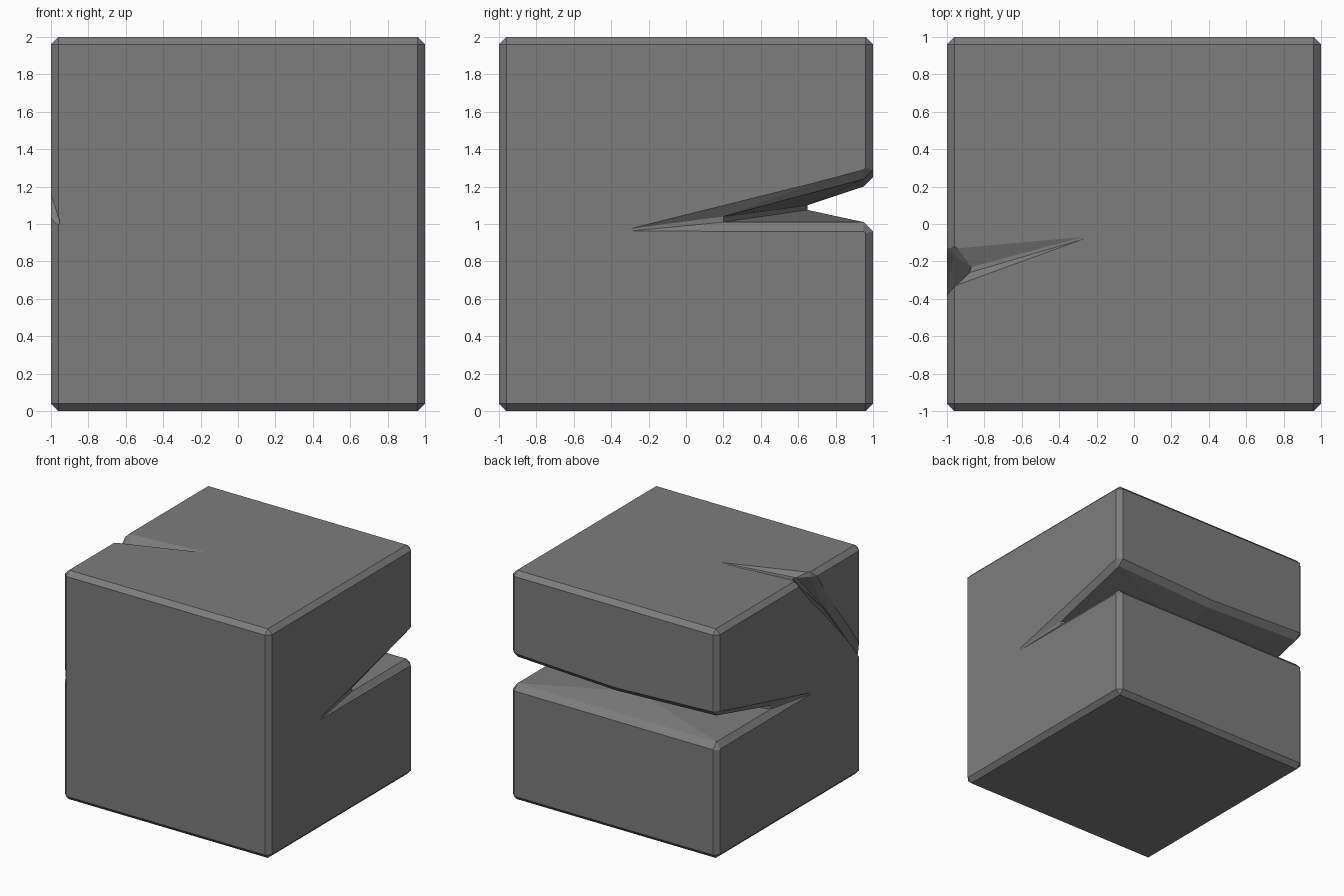
import bpy, bmesh

if "Cube" in bpy.data.objects:
    bpy.data.objects.remove(bpy.data.objects["Cube"])


def loft(name, sections):
    """Closed solid through rings of equal point count."""
    bm = bmesh.new()
    rings = [[bm.verts.new(p) for p in s] for s in sections]
    n = len(rings[0])
    for a, b in zip(rings, rings[1:]):
        for i in range(n):
            j = (i + 1) % n
            bm.faces.new((a[i], a[j], b[j], b[i]))
    bm.faces.new(rings[0])
    bm.faces.new(rings[-1][::-1])
    bmesh.ops.triangulate(bm, faces=bm.faces[:])
    bmesh.ops.recalc_face_normals(bm, faces=bm.faces[:])
    me = bpy.data.meshes.new(name)
    bm.to_mesh(me)
    bm.free()
    me.materials.append(stone)
    ob = bpy.data.objects.new(name, me)
    bpy.context.collection.objects.link(ob)
    ob.hide_render = True
    return ob


stone = bpy.data.materials.new("dark_stone")
stone.diffuse_color = (0.205, 0.205, 0.205, 1)
stone.use_nodes = True
stone.node_tree.nodes["Principled BSDF"].inputs["Base Color"].default_value = stone.diffuse_color

# Chamfered block
bpy.ops.mesh.primitive_cube_add(size=2, location=(0, 0, 1))
block = bpy.context.object
block.name = "cracked_block"
block.data.materials.append(stone)
bevel = block.modifiers.new("chamfer", 'BEVEL')
bevel.width = 0.04
bevel.segments = 1


# Long crack across the back, running onto both sides
def back_ring(x, tip_y, tip_lo, tip_hi, lo, hi):
    yz = [(tip_y, tip_lo), (0.95, lo), (1.02, lo - 0.07), (1.02, hi + 0.07),
          (0.95, hi), (tip_y, tip_hi)]
    return [(x, y, z) for y, z in yz]


side = (0.20, 1.01, 1.04, 1.01, 1.24)
flare = (-0.55, 0.938, 0.942, 0.935, 1.315)
back_crack = loft("back_crack_cutter", [
    back_ring(-1.02, *flare), back_ring(-0.96, *side),
    back_ring(0, 0.65, 1.075, 1.10, 1.01, 1.20),
    back_ring(0.96, *side), back_ring(1.02, *flare)])


# Short crack from the top, slanting down the left side to the front corner
def corner_ring(z, pts):
    return [(x, y, z) for x, y in pts]


corner_crack = loft("corner_crack_cutter", [
    corner_ring(2.02, [(0.03, 0.012), (-0.98, -0.08), (-1.02, -0.06),
                       (-1.02, -0.40), (-0.98, -0.36), (0.03, 0.008)]),
    corner_ring(1.96, [(-0.87, -0.23), (-0.96, -0.17), (-1.02, -0.11),
                       (-1.02, -0.41), (-0.96, -0.33), (-0.88, -0.26)]),
    corner_ring(1.60, [(-0.955, -0.54), (-0.965, -0.53), (-1.02, -0.43),
                       (-1.02, -0.66), (-0.965, -0.56), (-0.955, -0.55)]),
    corner_ring(1.00, [(-0.955, -1.00), (-0.965, -0.99), (-1.02, -0.98),
                       (-1.02, -1.10), (-0.965, -1.03), (-0.955, -1.02)])])

for cutter in (back_crack, corner_crack):
    cut = block.modifiers.new(cutter.name, 'BOOLEAN')
    cut.operation = 'DIFFERENCE'
    cut.solver = 'EXACT'
    cut.object = cutter

# Bake the cuts and drop the cutters
bpy.context.view_layer.objects.active = block
for m in list(block.modifiers):
    bpy.ops.object.modifier_apply(modifier=m.name)
for cutter in (back_crack, corner_crack):
    bpy.data.objects.remove(cutter)
